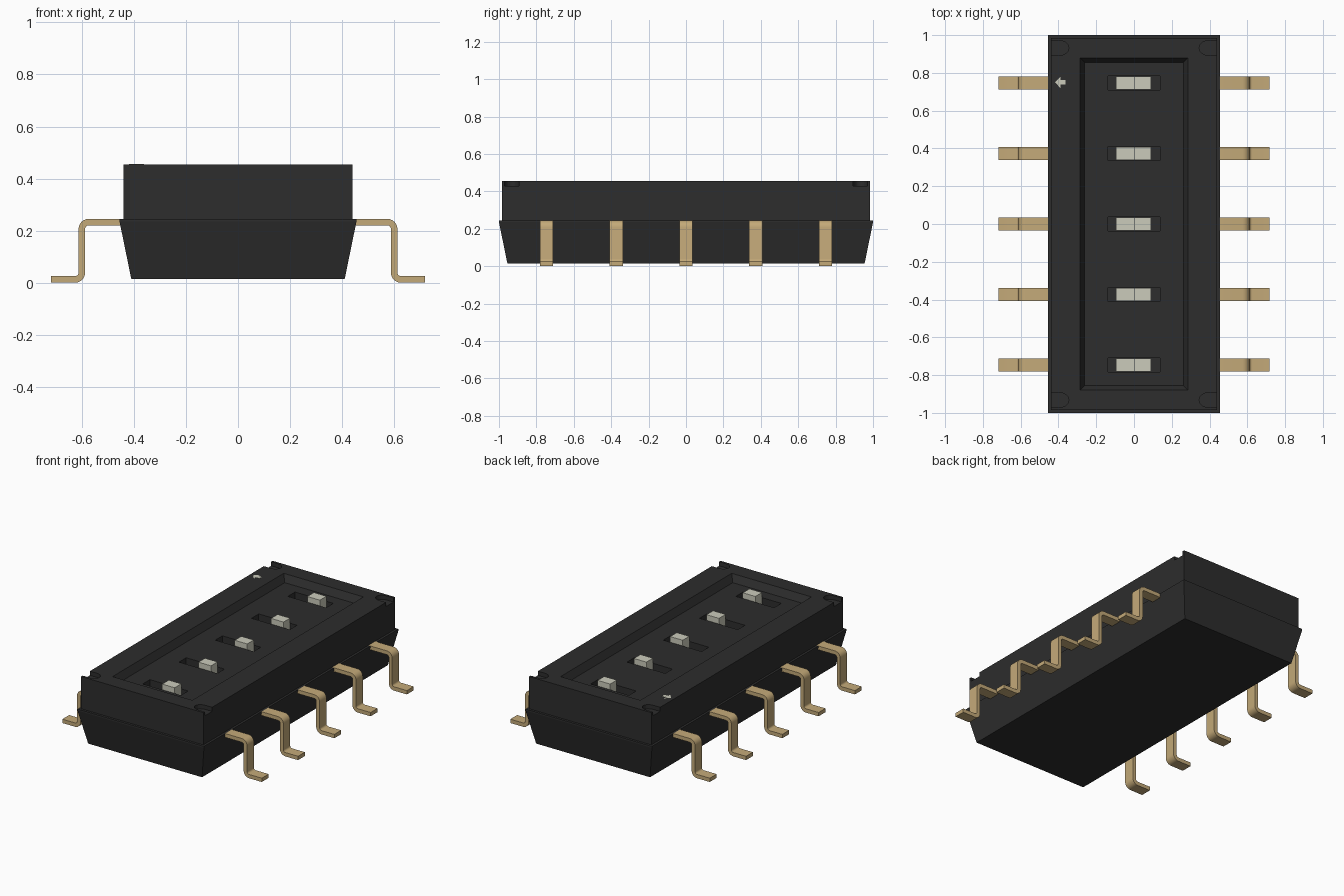
import bpy, bmesh, math

if "Cube" in bpy.data.objects:
    bpy.data.objects.remove(bpy.data.objects["Cube"], do_unlink=True)


def material(name, rgb):
    m = bpy.data.materials.new(name)
    m.use_nodes = True
    m.diffuse_color = (*rgb, 1)
    m.node_tree.nodes["Principled BSDF"].inputs["Base Color"].default_value = (*rgb, 1)
    return m


black = material("black plastic", (0.026, 0.026, 0.026))
tan = material("tan metal", (0.55, 0.40, 0.19))
pale = material("pale plastic", (0.60, 0.60, 0.50))


def loft(name, rings, mat):
    """Closed solid through rings that have equal point counts."""
    bm = bmesh.new()
    loops = [[bm.verts.new(p) for p in ring] for ring in rings]
    n = len(loops[0])
    for a, b in zip(loops, loops[1:]):
        for i in range(n):
            j = (i + 1) % n
            bm.faces.new((a[i], a[j], b[j], b[i]))
    bm.faces.new(loops[0][::-1])
    bm.faces.new(loops[-1])
    bmesh.ops.recalc_face_normals(bm, faces=bm.faces)
    mesh = bpy.data.meshes.new(name)
    bm.to_mesh(mesh)
    bm.free()
    mesh.materials.append(mat)
    ob = bpy.data.objects.new(name, mesh)
    bpy.context.collection.objects.link(ob)
    return ob


def rect(hx, hy, z, cy=0):
    return [(-hx, cy - hy, z), (hx, cy - hy, z), (hx, cy + hy, z), (-hx, cy + hy, z)]


def plate(name, outline, z0, z1, mat):
    return loft(name, [[(x, y, z) for x, y in outline] for z in (z0, z1)], mat)


def slab(name, profile, cy, half, mat):
    """Extrude an x-z profile along y."""
    return loft(name, [[(x, y, z) for x, z in profile] for y in (cy - half, cy + half)], mat)


def cut(target, cutter):
    mod = target.modifiers.new("cut", "BOOLEAN")
    mod.operation = "DIFFERENCE"
    mod.solver = "EXACT"
    mod.object = cutter
    bpy.context.view_layer.objects.active = target
    bpy.ops.object.modifier_apply(modifier=mod.name)
    bpy.data.objects.remove(cutter, do_unlink=True)


TOP, SEAM, FLOOR = 0.455, 0.245, 0.41
rows = [(i - 2) * 0.373 for i in range(5)]

# housing: flared base and straight cover
loft("base", [rect(0.41, 0.955, 0.015), rect(0.455, 1.0, SEAM - 0.01),
              rect(0.455, 1.0, SEAM)], black)
cover = loft("cover", [rect(0.44, 0.985, SEAM), rect(0.44, 0.985, TOP)], black)

# sloped recess and the slots in its floor
cut(cover, loft("recess", [rect(0.262, 0.855, FLOOR), rect(0.287, 0.88, TOP),
                           rect(0.287, 0.88, TOP + 0.1)], black))
for y in rows:
    cut(cover, loft("slot", [rect(0.138, 0.037, 0.34, y), rect(0.138, 0.037, 0.5, y)], black))

# round-ended notches at the corners
for sx in (-1, 1):
    for sy in (-1, 1):
        outline = [(sx * 0.5, sy * 0.932 + 0.038), (sx * 0.5, sy * 0.932 - 0.038)]
        for k in range(13):
            a = -math.pi / 2 + math.pi * k / 12
            outline.append((sx * (0.39 - 0.045 * math.cos(a)),
                            sy * 0.932 + 0.038 * math.sin(a)))
        cut(cover, plate("notch", outline, 0.428, 0.5, black))

# stepped sliders
step = [(-0.095, 0.34), (0.09, 0.34), (0.09, 0.445), (0, 0.445), (0, 0.365), (-0.095, 0.365)]
for i, y in enumerate(rows):
    slab(f"slider_{i + 1}", step, y, 0.034, pale)

# arrow mark
plate("arrow_mark", [(-0.418, 0.75), (-0.388, 0.718), (-0.388, 0.738), (-0.362, 0.738),
                     (-0.362, 0.762), (-0.388, 0.762), (-0.388, 0.782)],
      TOP - 0.002, TOP + 0.001, pale)


# bent leads: centre line with heading, thickened to a profile
def lead_profile(thick=0.025, r=0.026, x=0.6, segs=6):
    hi, lo = SEAM - thick / 2, thick / 2
    path = [(0.42, hi, 0)]
    for k in range(segs + 1):
        a = math.pi / 2 * k / segs
        path.append((x - r + r * math.sin(a), hi - r + r * math.cos(a), -a))
    for k in range(segs + 1):
        a = math.pi / 2 * k / segs
        path.append((x + r - r * math.cos(a), lo + r - r * math.sin(a), a - math.pi / 2))
    path.append((0.718, lo, 0))

    def side(d):
        return [(px - d * math.sin(h), pz + d * math.cos(h)) for px, pz, h in path]
    return side(thick / 2) + side(-thick / 2)[::-1]


profile = lead_profile()
for side_name, s in (("left", 1), ("right", -1)):
    for i, y in enumerate(rows):
        lead = slab(f"{side_name}_lead_{i + 1}", [(s * x, z) for x, z in profile], y, 0.035, tan)
        bpy.ops.object.select_all(action="DESELECT")
        lead.select_set(True)
        bpy.context.view_layer.objects.active = lead
        bpy.ops.object.shade_smooth_by_angle(angle=math.radians(30))
